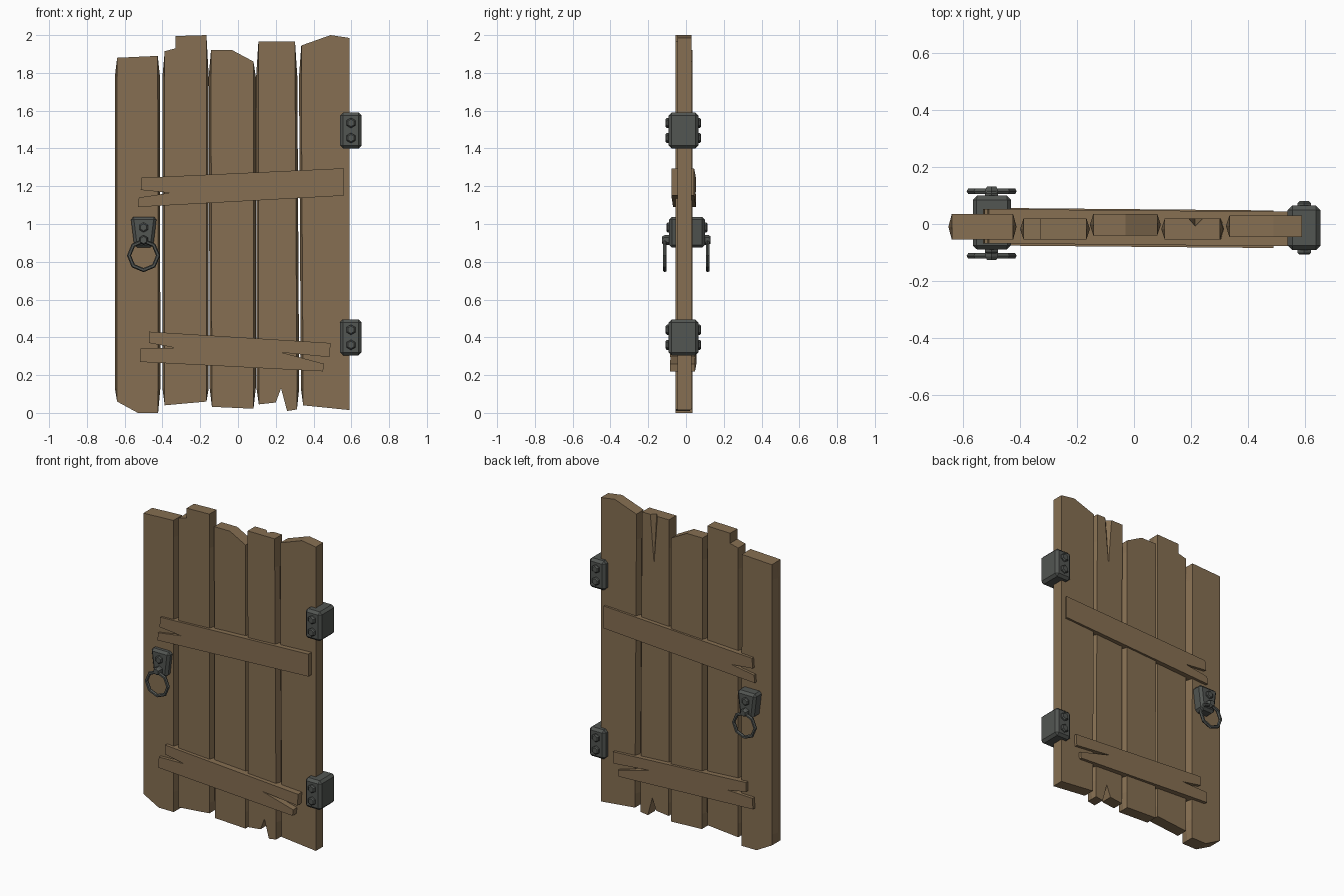
import bpy, bmesh, math
from mathutils import Matrix

if "Cube" in bpy.data.objects:
    bpy.data.objects.remove(bpy.data.objects["Cube"])


def material(name, rgb):
    m = bpy.data.materials.new(name)
    m.diffuse_color = (*rgb, 1)
    m.use_nodes = True
    m.node_tree.nodes["Principled BSDF"].inputs["Base Color"].default_value = m.diffuse_color
    return m


WOOD = material("weathered wood", (0.238, 0.159, 0.084))
IRON = material("dark iron", (0.085, 0.092, 0.085))


def add_object(name, bm, mat):
    bmesh.ops.recalc_face_normals(bm, faces=bm.faces[:])
    me = bpy.data.meshes.new(name)
    bm.to_mesh(me)
    bm.free()
    me.materials.append(mat)
    ob = bpy.data.objects.new(name, me)
    bpy.context.scene.collection.objects.link(ob)
    return ob


def loft(name, layers, mat, skew=0.0, bevel=0.0):
    """Join (x, z) outlines placed at successive y depths into a closed solid."""
    bm = bmesh.new()
    rings = [[bm.verts.new((x, y + skew * x, z)) for x, z in pts] for pts, y in layers]
    for a, b in zip(rings, rings[1:]):
        for i in range(len(a)):
            j = (i + 1) % len(a)
            bm.faces.new((a[i], a[j], b[j], b[i]))
    bm.faces.new(rings[0])
    bm.faces.new(rings[-1])
    ob = add_object(name, bm, mat)
    if bevel:
        mod = ob.modifiers.new("chamfer", "BEVEL")
        mod.width = bevel
        mod.segments = 1
    return ob


def plank(name, top, bottom, y0, y1, right_edge=0.012):
    """Vertical board: top listed left to right, bottom right to left; long edges come to a ridge."""
    xl, xr = top[0][0], top[-1][0]
    bl, br = bottom[-1][0], bottom[0][0]

    def outline(dl, dr):
        return (top + [(xr + dr, 1.78), (br + dr, 0.13)] + bottom
                + [(bl - dl, 0.13), (xl - dl, 1.78)])
    return loft(name, [(outline(0, 0), y0), (outline(0.012, right_edge), (y0 + y1) / 2),
                       (outline(0, 0), y1)], WOOD)


# Five uneven planks
plank("plank_1", [(-0.64, 1.88), (-0.425, 1.89)],
      [(-0.423, 0.0), (-0.53, 0.0), (-0.64, 0.06)], -0.055, 0.035)
plank("plank_2", [(-0.388, 1.915), (-0.33, 1.93), (-0.33, 1.995), (-0.167, 2.0)],
      [(-0.167, 0.06), (-0.388, 0.04)], -0.055, 0.02)
plank("plank_3", [(-0.143, 1.92), (-0.03, 1.92), (0.082, 1.86)],
      [(0.082, 0.022), (-0.138, 0.032)], -0.04, 0.035)
split_plank = plank("plank_4", [(0.108, 1.965), (0.302, 1.965)],
                    [(0.312, 0.018), (0.26, 0.01), (0.228, 0.13), (0.2, 0.055), (0.11, 0.045)],
                    -0.055, 0.02)
plank("plank_5", [(0.335, 1.945), (0.49, 2.0), (0.59, 1.985)],
      [(0.59, 0.015), (0.345, 0.04)], -0.045, 0.03, right_edge=0)

# Wedge crack cut into the back of plank 4
bm = bmesh.new()
v = [bm.verts.new(p) for p in ((0.18, 0.03, 2.0), (0.255, 0.03, 2.0), (0.215, -0.01, 2.0), (0.215, 0.021, 1.64))]
for f in ((0, 1, 2), (0, 1, 3), (1, 2, 3), (2, 0, 3)):
    bm.faces.new([v[i] for i in f])
cutter = add_object("crack_cutter", bm, WOOD)
cutter.hide_render = True
cutter.hide_set(True)
cut = split_plank.modifiers.new("crack", "BOOLEAN")
cut.operation = "DIFFERENCE"
cut.object = cutter

# Cross boards with split ends, showing on both sides of the door
upper = [(-0.51, 1.245), (0.56, 1.295), (0.56, 1.15), (-0.53, 1.09),
         (-0.525, 1.14), (-0.36, 1.165), (-0.515, 1.18)]
lower = [(-0.47, 0.43), (0.49, 0.37), (0.485, 0.295), (0.23, 0.32), (0.455, 0.26), (0.45, 0.22),
         (-0.52, 0.27), (-0.515, 0.34), (-0.335, 0.345), (-0.47, 0.37)]
loft("upper_cross_board", [(upper, -0.073), (upper, 0.048)], WOOD, skew=-0.009)
loft("lower_cross_board", [(lower, -0.08), (lower, 0.052)], WOOD, skew=-0.009)


def bolt(name, x, z, y0, y1, r=0.027):
    """Six-sided bolt head running from y0 to y1, narrower at the tip."""
    def hexagon(s):
        return [(x + s * math.sin(i * math.pi / 3), z + s * math.cos(i * math.pi / 3)) for i in range(6)]
    loft(name, [(hexagon(r), y0), (hexagon(r), y0 + (y1 - y0) * 0.7), (hexagon(r * 0.72), y1)], IRON)


# Hinge blocks with bolts front and back
for label, z in (("lower", 0.4), ("upper", 1.495)):
    box = [(0.54, z - 0.095), (0.655, z - 0.095), (0.655, z + 0.095), (0.54, z + 0.095)]
    loft(label + "_hinge", [(box, -0.092), (box, 0.065)], IRON, bevel=0.016)
    for n, dz in enumerate((0.04, -0.04)):
        bolt(f"{label}_hinge_front_bolt_{n}", 0.598, z + dz, -0.085, -0.108)
        bolt(f"{label}_hinge_back_bolt_{n}", 0.598, z + dz, 0.058, 0.08)

# Handle block through the door
plate = [(-0.568, 1.038), (-0.43, 1.038), (-0.45, 0.875), (-0.548, 0.875)]
loft("handle_plate", [(plate, -0.09), (plate, 0.1)], IRON, bevel=0.015)


def pull_ring(name, y):
    """Eight-sided ring hanging in the xz plane."""
    n, m, big, small = 8, 6, 0.077, 0.011
    bm = bmesh.new()
    grid = []
    for i in range(n):
        a = 2 * math.pi * i / n
        row = []
        for k in range(m):
            b = 2 * math.pi * k / m
            r = big + small * math.cos(b)
            row.append(bm.verts.new((-0.5 + r * math.cos(a), y + small * math.sin(b), 0.833 + r * math.sin(a))))
        grid.append(row)
    for i in range(n):
        for k in range(m):
            p, q = grid[i], grid[(i + 1) % n]
            bm.faces.new((p[k], q[k], q[(k + 1) % m], p[(k + 1) % m]))
    add_object(name, bm, IRON)


# Bolt, lug and pull ring on each side
for side, face, ring_y, tip in (("front", -0.084, -0.112, -0.127), ("back", 0.094, 0.115, 0.131)):
    d = 1 if face > 0 else -1
    bolt(side + "_handle_bolt", -0.5, 0.982, face, face + d * 0.02, 0.026)
    bolt(side + "_ring_lug", -0.5, 0.915, face, tip, 0.026)
    pull_ring(side + "_pull_ring", ring_y)
